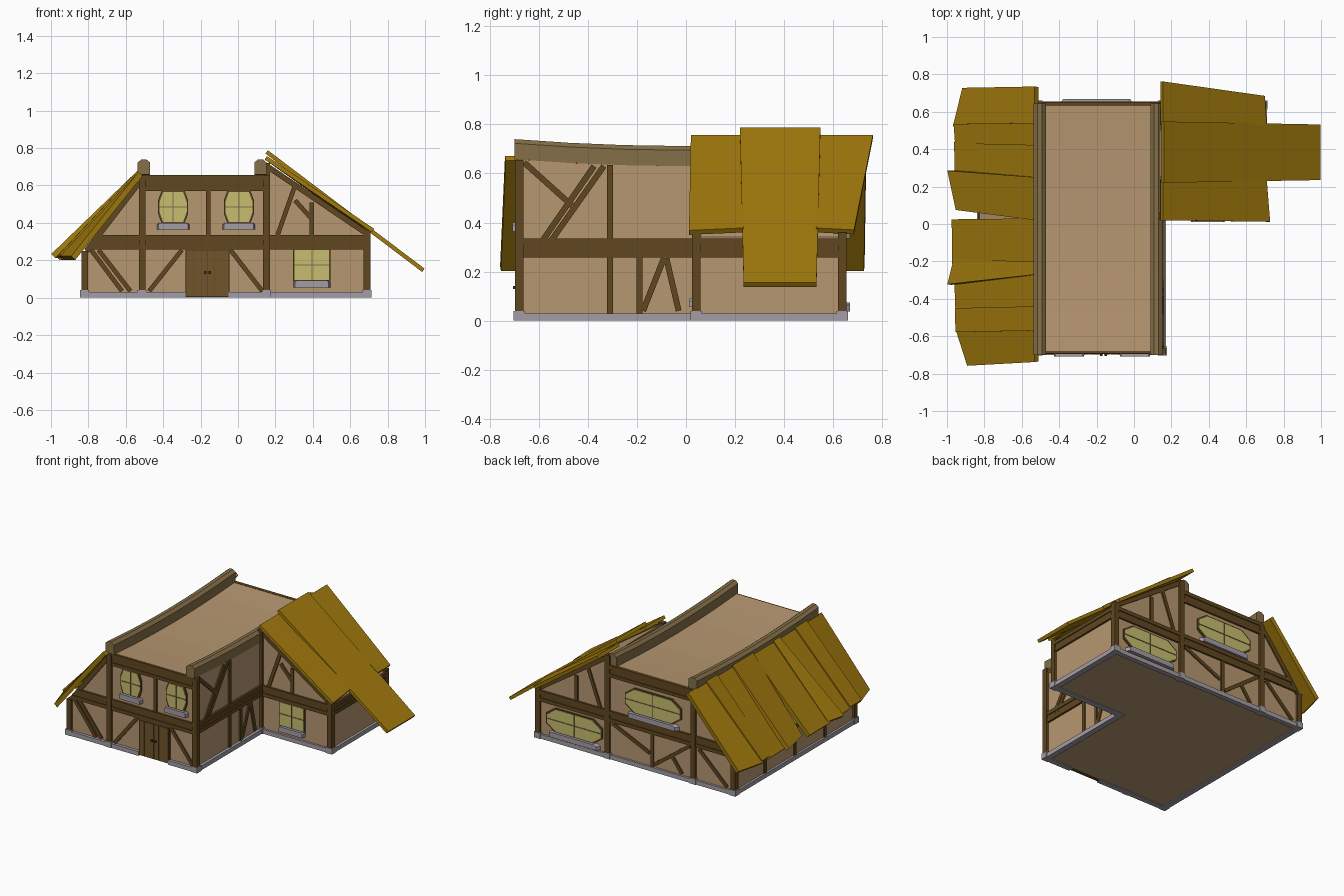
import bpy, bmesh, math
from mathutils import Vector

if "Cube" in bpy.data.objects:
    bpy.data.objects.remove(bpy.data.objects["Cube"])


def mat(name, r, g, b):
    m = bpy.data.materials.new(name)
    m.diffuse_color = (r, g, b, 1)
    m.use_nodes = True
    m.node_tree.nodes["Principled BSDF"].inputs["Base Color"].default_value = m.diffuse_color
    return m


PLASTER = mat("plaster", .47, .31, .165)
TIMBER = mat("dark timber", .115, .063, .014)
RIDGE = mat("ridge timber", .235, .16, .065)
ROOF = mat("roof plank", .36, .195, .004)
GLASS = mat("window glass", .57, .51, .16)
STONE = mat("grey stone", .37, .34, .38)
DOOR = mat("door wood", .16, .09, .024)
IRON = mat("iron", .03, .03, .035)


def loft(name, rings, m):
    """Closed solid through equal-length rings of points."""
    bm = bmesh.new()
    rs = [[bm.verts.new(p) for p in r] for r in rings]
    n = len(rs[0])
    for a, b in zip(rs, rs[1:]):
        for i in range(n):
            j = (i + 1) % n
            bm.faces.new((a[i], a[j], b[j], b[i]))
    bm.faces.new(rs[0])
    bm.faces.new(rs[-1])
    bmesh.ops.recalc_face_normals(bm, faces=bm.faces)
    me = bpy.data.meshes.new(name)
    bm.to_mesh(me)
    bm.free()
    me.materials.append(m)
    ob = bpy.data.objects.new(name, me)
    bpy.context.collection.objects.link(ob)
    return ob


# wall planes: (along, up, outward) -> world
WALL = {
    "front": lambda u, v, d: (u, -.68 - d, v),
    "back": lambda u, v, d: (u, .64 + d, v),
    "right": lambda u, v, d: (.15 + d, u, v),
    "left": lambda u, v, d: (-.825 - d, u, v),
    "wing_front": lambda u, v, d: (u, .04 - d, v),
    "wing_right": lambda u, v, d: (.692 + d, u, v),
}


def plate(name, w, pts, d, m, d0=-.01):
    f = WALL[w]
    return loft(w + "_" + name, [[f(u, v, k) for u, v in pts] for k in (d0, d)], m)


def rect(name, w, u0, u1, v0, v1, d, m):
    return plate(name, w, [(u0, v0), (u1, v0), (u1, v1), (u0, v1)], d, m)


def brace(w, u0, v0, u1, v1, width=.024, d=.009, name="brace"):
    s = Vector((v0 - v1, u1 - u0)).normalized() * width / 2
    plate(name, w, [(u0 - s.x, v0 - s.y), (u1 - s.x, v1 - s.y),
                    (u1 + s.x, v1 + s.y), (u0 + s.x, v0 + s.y)], d, TIMBER)


def box(name, x0, x1, y0, y1, z0, z1, m):
    loft(name, [[(x0, y0, z), (x1, y0, z), (x1, y1, z), (x0, y1, z)] for z in (z0, z1)], m)


def sag(y):
    return .028 * (abs(y) / .7) ** 2


# plaster body with sagging top, and the side wing
YS = [-.68 + 1.32 * i / 6 for i in range(7)]
loft("main_walls", [[(-.825, y, .006), (.15, y, .006), (.15, y, .63 + sag(y)),
                     (-.51, y, .63 + sag(y)), (-.53, y, .61), (-.825, y, .24)] for y in YS], PLASTER)
loft("wing_walls", [[(.14, y, .006), (.692, y, .006), (.692, y, .34), (.14, y, .72)]
                    for y in (.04, .64)], PLASTER)

# curved ridge beams
for name, cx in (("left_ridge_beam", -.503), ("right_ridge_beam", .12)):
    rings = []
    for i in range(7):
        y = -.7 + 1.345 * i / 6
        z = .63 + sag(y)
        rings.append([(cx + a, y, z + b) for a, b in
                      ((-.033, 0), (.033, 0), (.033, .065), (.012, .082), (-.012, .082), (-.033, .065))])
    loft(name, rings, RIDGE)

# stone footing strips and blocks
for x0, x1, y0, y1 in ((-.84, -.28, -.70, -.66), (-.05, .17, -.70, -.66), (.13, .17, -.7, .06),
                       (.13, .71, .025, .065), (.67, .71, .03, .655), (-.84, .71, .62, .655),
                       (-.84, -.80, -.7, .655)):
    box("footing", x0, x1, y0, y1, 0, .03, STONE)
POSTS = [(-.82, -.68, .25), (-.512, -.68, .655), (.152, -.68, .655), (.152, .042, .72), (.69, .042, .36),
         (.69, .637, .36), (.152, .637, .72), (-.512, .637, .655), (-.82, .637, .25)]
for x, y, h in POSTS:
    box("footing_block", x - .024, x + .024, y - .024, y + .024, 0, .04, STONE)
    box("post", x - .018, x + .018, y - .018, y + .018, .03, h, TIMBER)

# horizontal rails: three stacked strips
MID = ((.258, .283, .013), (.283, .309, .008), (.309, .335, .014))
TOP = ((.57, .592, .012), (.592, .628, .007), (.628, .655, .013))


def rails(w, u0, u1, rows, shift=0):
    for i, (v0, v1, d) in enumerate(rows):
        rect("rail", w, u0 + shift * i, u1, v0, v1, d, TIMBER)


for w in ("front", "back"):
    rails(w, -.80, -.5, MID, .02)
    rails(w, -.5, .15, MID)
    rails(w, -.5, .15, TOP)
    brace(w, -.81, .25, -.525, .62, .03, name="slope_rail")
for w in ("wing_front", "back"):
    rails(w, .15, .69, MID)
    brace(w, .16, .70, .70, .335, .03, name="slope_rail")
rails("right", -.68, .04, MID)
rails("wing_right", .04, .64, MID)
rect("top_rail", "left", -.68, .64, .215, .24, .01, TIMBER)

# braces and studs
STUDS = {
    "front": [(-.16, .33, -.16, .58), (-.30, .255, -.475, .035), (-.04, .255, .13, .035),
              (-.785, .255, -.62, .035), (-.745, .255, -.575, .035)],
    "wing_front": [(.21, .33, .31, .615), (.395, .33, .395, .51), (.305, .52, .395, .42)],
    "right": [(-.31, .03, -.31, .635), (-.19, .03, -.19, .26), (-.175, .04, -.09, .255),
              (-.08, .255, -.03, .04), (-.66, .645, -.46, .465), (-.335, .63, -.575, .29),
              (-.375, .63, -.61, .29)],
    "back": [(-.19, .03, -.19, .26), (.12, .25, -.17, .12), (-.48, .25, -.21, .05), (-.34, .15, -.42, .04),
             (-.55, .25, -.77, .04), (.395, .33, .395, .51), (.21, .33, .31, .6)],
    "left": [(-.35, .03, -.35, .22), (-.02, .03, -.02, .22), (.31, .03, .31, .22)],
}
for w, rows in STUDS.items():
    for r in rows:
        brace(w, *r)


# windows: framed pane with cross bars and a stone sill
def window(w, cx, cz, hw, hh, cut_u, cut_v, sill):
    def outline(g):
        a, b = hw + g, hh + g
        if not cut_u:
            return [(cx - a, cz - b), (cx + a, cz - b), (cx + a, cz + b), (cx - a, cz + b)]
        q = [(a - cut_u, -b), (a, -b + cut_v), (a, b - cut_v), (a - cut_u, b)]
        return [(cx + u, cz + v) for u, v in q + [(-u, v) for u, v in reversed(q)]]
    plate("window_frame", w, outline(.008), .009, TIMBER)
    plate("window_glass", w, outline(0), .012, GLASS)
    rect("window_bar", w, cx - .003, cx + .003, cz - hh, cz + hh, .015, RIDGE)
    rect("window_bar", w, cx - hw, cx + hw, cz - .003, cz + .003, .015, RIDGE)
    t = cz - hh - .004
    f = WALL[w]
    # sill tapers outward
    loft(w + "_window_sill", [[f(cx - k, t - .036, d), f(cx + k, t - .036, d), f(cx + k, t - .01, d),
                               f(cx + k * .9, t, d), f(cx - k * .9, t, d), f(cx - k, t - .01, d)]
                              for d, k in ((-.005, sill), (.028, sill * .9))], STONE)


for cx in (-.347, .005):
    window("front", cx, .485, .073, .081, .02, .055, .088)
window("wing_front", .395, .175, .092, .08, 0, 0, .1)
window("back", .41, .155, .21, .077, .07, .05, .2)
window("back", -.2, .455, .21, .08, .07, .05, .2)

# double door
rect("door_frame", "front", -.28, -.045, .004, .258, .012, TIMBER)
for s in (-1, 1):
    c = -.1625 + s * .056
    for k in (-1, 0, 1):
        rect("door_board", "front", c + k * .036 - .0172, c + k * .036 + .0172, .008, .25, .017, DOOR)
    rect("door_knob", "front", -.1625 + s * .012 - .007, -.1625 + s * .012 + .007, .128, .142, .026, IRON)


# roof planks: two top corners, two bottom corners, thickness
def plank(name, a, b, c, d, t):
    top = [Vector(p) for p in (a, b, c, d)]
    n = (top[2] - top[0]).cross(top[3] - top[1]).normalized()
    if n.z < 0:
        n = -n
    loft(name, [top, [p - n * t for p in top]], ROOF)


plank("wing_roof_near", (.155, .02, .757), (.155, .235, .757), (.71, .235, .378), (.728, .012, .368), .022)
plank("wing_roof_far", (.155, .53, .757), (.155, .762, .757), (.70, .685, .37), (.71, .53, .378), .022)
plank("wing_roof_middle", (.16, .22, .788), (.16, .548, .788), (.998, .532, .155), (.998, .235, .155), .022)

# left roof: top y range, bottom y range, bottom x at each side
LEFT = [(-.738, -.55, -.758, -.57, -.892, -.952), (-.57, -.44, -.578, -.45, -.955, -.957),
        (-.46, -.26, -.462, -.27, -.955, -.962), (-.27, -.20, -.322, -.19, -.998, -.965),
        (-.21, .03, -.21, .025, -.972, -.975), (.02, .25, .075, .285, -.953, -.998),
        (.22, .44, .22, .44, -.958, -.962), (.42, .54, .43, .535, -.957, -.965),
        (.53, .735, .525, .728, -.968, -.918)]
for i, (t0, t1, b0, b1, x0, x1) in enumerate(LEFT):
    h = .012 * (i % 2)
    plank("left_roof_plank", (-.532, t0, .672 + h), (-.532, t1, .672 + h),
          (x1, b1, .222 + h), (x0, b0, .222 + h), .03)
